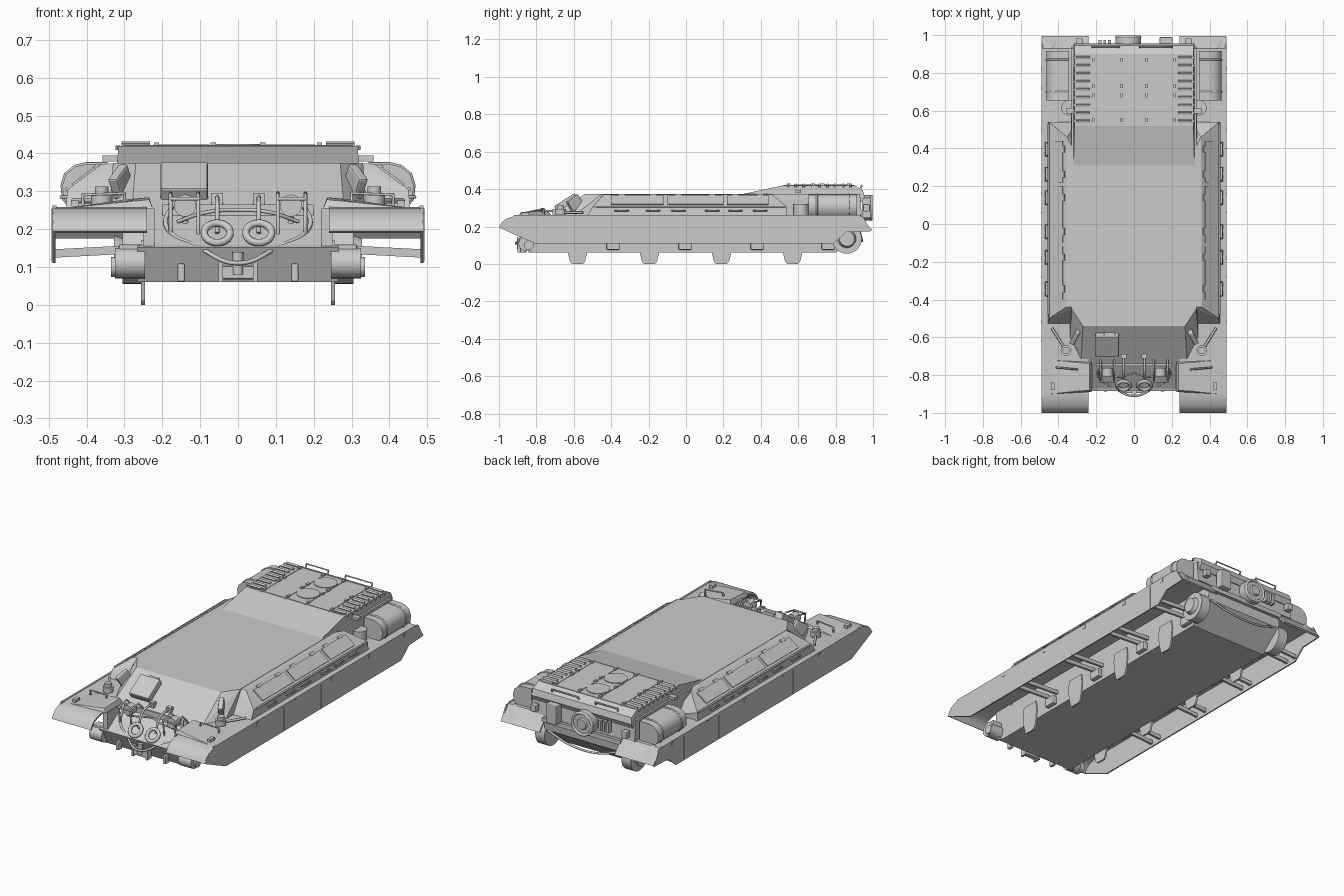
import bpy, bmesh, math
from mathutils import Vector, Matrix

if "Cube" in bpy.data.objects:
    bpy.data.objects.remove(bpy.data.objects["Cube"])

SIDES = ((1, "right"), (-1, "left"))

def finish(name, bm, smooth=False):
    bmesh.ops.recalc_face_normals(bm, faces=bm.faces)
    me = bpy.data.meshes.new(name)
    bm.to_mesh(me)
    bm.free()
    ob = bpy.data.objects.new(name, me)
    bpy.context.collection.objects.link(ob)
    if smooth:
        bpy.context.view_layer.objects.active = ob
        ob.select_set(True)
        bpy.ops.object.shade_smooth_by_angle(angle=math.radians(35))
        ob.select_set(False)
    return ob

def box(name, loc, size, rot=(0, 0, 0), bevel=0):
    bm = bmesh.new()
    bmesh.ops.create_cube(bm, size=1)
    bmesh.ops.scale(bm, vec=size, verts=bm.verts)
    ob = finish(name, bm)
    ob.location, ob.rotation_euler = loc, rot
    if bevel:
        m = ob.modifiers.new("bevel", "BEVEL")
        m.width, m.segments = bevel, 2
    return ob

def cyl(name, loc, r, depth, axis=(0, 0, 1), r2=None, seg=28):
    bm = bmesh.new()
    bmesh.ops.create_cone(bm, cap_ends=True, segments=seg, radius1=r,
                          radius2=r if r2 is None else r2, depth=depth)
    ob = finish(name, bm, True)
    ob.location = loc
    ob.rotation_euler = Vector((0, 0, 1)).rotation_difference(Vector(axis)).to_euler()
    return ob

def hull(name, pts, mirror=False):
    bm = bmesh.new()
    for p in pts:
        bm.verts.new(p)
        if mirror:
            bm.verts.new((-p[0], p[1], p[2]))
    bmesh.ops.convex_hull(bm, input=bm.verts)
    bmesh.ops.dissolve_limit(bm, angle_limit=0.01, verts=bm.verts, edges=bm.edges)
    return finish(name, bm)

def extrude(name, prof, x0, x1, smooth=False):
    """Closed (y, z) outline carried from x0 to x1."""
    bm = bmesh.new()
    f = bm.faces.new([bm.verts.new((x0, y, z)) for y, z in prof])
    g = bmesh.ops.extrude_face_region(bm, geom=[f])
    bmesh.ops.translate(bm, vec=(x1 - x0, 0, 0),
                        verts=[v for v in g["geom"] if isinstance(v, bmesh.types.BMVert)])
    return finish(name, bm, smooth)

def tube(name, pts, r, curved=True, cyclic=False):
    cu = bpy.data.curves.new(name, "CURVE")
    cu.dimensions, cu.bevel_depth, cu.bevel_resolution, cu.use_fill_caps = "3D", r, 2, True
    sp = cu.splines.new("BEZIER" if curved else "POLY")
    sp.use_cyclic_u = cyclic
    if curved:
        sp.bezier_points.add(len(pts) - 1)
        for b, p in zip(sp.bezier_points, pts):
            b.co, b.handle_left_type, b.handle_right_type = p, "AUTO", "AUTO"
    else:
        sp.points.add(len(pts) - 1)
        for b, p in zip(sp.points, pts):
            b.co = (*p, 1)
    ob = bpy.data.objects.new(name, cu)
    bpy.context.collection.objects.link(ob)
    return ob

def ring(name, c, r, t, axis, n=16):
    q = Vector((0, 0, 1)).rotation_difference(Vector(axis))
    pts = [Vector(c) + q @ Vector((r * math.cos(a), r * math.sin(a), 0))
           for a in (2 * math.pi * i / n for i in range(n))]
    return tube(name, pts, t, cyclic=True)

# Lower hull, superstructure and raised engine deck
extrude("lower_hull", [(-.72, .256), (-.88, .15), (-.83, .06), (.80, .06), (.93, .17),
                       (.94, .256)], -.25, .25)
hull("superstructure", [(.27, -.54, .375), (.33, -.45, .375), (.33, .93, .375), (.28, -.72, .256),
                        (.34, -.60, .256), (.33, .94, .256)], True)
hull("engine_deck", [(.32, .31, .375), (.315, .52, .42), (.315, .90, .42), (.315, .945, .395),
                     (.32, .955, .36), (.32, .94, .33), (.32, .5, .37)], True)
extrude("nose_plate", [(-.87, .157), (-.885, .152), (-.84, .06), (-.825, .06)], -.265, .265)

# Glacis fittings: driver hatch, splash rail, upper cable
box("driver_hatch", (-.142, -.635, .318), (.125, .13, .06), (math.radians(33), 0, 0), .006)
box("driver_periscope", (-.13, -.585, .362), (.06, .02, .02))
box("splash_rail", (0, -.745, .25), (.40, .012, .03))
tube("tow_cable", [(-.17, -.75, .27), (-.19, -.80, .21), (-.10, -.87, .15), (0, -.91, .11),
                   (.10, -.87, .15), (.19, -.80, .21), (.17, -.75, .27)], .006)
tube("tow_cable_upper", [(-.16, -.78, .22), (-.08, -.81, .245), (0, -.79, .25),
                         (.08, -.81, .245), (.16, -.78, .22)], .005)
box("tow_hitch", (0, -.88, .085), (.09, .03, .035), bevel=.005)
cyl("tow_pin", (0, -.89, .11), .014, .06)
for i, x in enumerate((-.045, .045)):
    box(f"hitch_lug_{i}", (x, -.88, .09), (.012, .04, .06))

# Rear plate: fan outlet, stowage box, links and cable
cyl("fan_housing", (-.03, .965, .30), .068, .05, (0, 1, 0))
ring("fan_rim", (-.03, .99, .30), .062, .008, (0, 1, 0))
cyl("fan_cap", (-.03, .992, .30), .035, .012, (0, 1, 0), .028)
box("rear_stowage_box", (.17, .965, .30), (.07, .05, .11), bevel=.006)
box("rear_beam", (0, .945, .235), (.5, .02, .025))
for i, x in enumerate((-.13, -.155, -.18)):
    box(f"spare_link_{i}", (x, .96, .31), (.014, .03, .06))
tube("rear_cable", [(-.23, .93, .17), (-.1, .94, .13), (.08, .94, .13), (.23, .93, .17)], .006)
for i, (x0, x1) in enumerate(((-.22, -.08), (.03, .2))):
    tube(f"rear_rail_{i}", [(x0, .935, .405), (x0, .94, .42), (x1, .94, .42), (x1, .935, .405)],
         .005, False)

# Engine deck hatches, hinges and seams
for i, y in enumerate((.64, .80)):
    cyl(f"deck_hatch_{i}", (0, y, .4215), .062, .006)
for i, x in enumerate((-.215, -.065, .065, .215)):
    box(f"deck_seam_{i}", (x, .71, .4205), (.004, .38, .004))
    for j, y in enumerate((.55, .68, .73, .87)):
        box(f"deck_hinge_{i}_{j}", (x, y, .423), (.014, .02, .012))
for j, y in enumerate((.53, .89)):
    box(f"deck_cross_seam_{j}", (0, y, .4205), (.60, .005, .004))

# Fender with curled front and sloped rear, and the hanging skirt
top = [(-1, .195), (-.985, .222), (-.96, .242), (-.92, .254), (-.88, .259), (.93, .259), (.995, .18)]
fender = top + [(.985, .175), (.925, .250), (-.88, .250), (-.915, .245), (-.953, .232),
                (-.977, .215), (-.99, .19)]
skirt = [(-1, .195), (-.97, .235), (-.92, .256), (.945, .256), (.99, .175), (.86, .17),
         (.79, .11), (-.81, .11)]
shield = [(-.05, .17), (-.058, .12), (-.052, .06), (-.04, .012), (-.028, 0), (.028, 0),
          (.04, .012), (.052, .06), (.058, .12), (.05, .17)]
tank = [(.345, .262), (.445, .262), (.46, .28), (.464, .315), (.455, .345), (.43, .365),
        (.40, .372), (.345, .372)]

for s, side in SIDES:
    n = lambda part: f"{side}_{part}"
    extrude(n("fender"), fender, s * .24, s * .487, True)
    hull(n("fender_crown"), [(s * x, y, z) for x, y, z in (
        (.225, -.89, .255), (.225, -.73, .255), (.235, -.88, .278), (.235, -.74, .284),
        (.30, -.88, .274), (.30, -.74, .278), (.45, -.9, .256), (.45, -.72, .256))])
    box(n("fender_cheek"), (s * .235, -.81, .20), (.03, .13, .11))
    extrude(n("side_skirt"), skirt, s * .482, s * .490)
    for i, y in enumerate((-.62, -.28, .06, .40, .72)):
        box(n(f"skirt_seam_{i}"), (s * .490, y, .182), (.004, .006, .135))
        box(n(f"skirt_clip_{i}"), (s * .488, y + .1, .245), (.008, .02, .02))
    box(n("fender_edge"), (s * .485, 0, .258), (.010, 1.84, .008))

    # Sponson with lids, rails and grab handles
    hull(n("sponson"), [(s * x, y, z) for x, y, z in (
        (.30, -.44, .375), (.36, -.44, .372), (.45, -.50, .305), (.455, -.53, .255),
        (.30, -.53, .255), (.30, .35, .375), (.355, .46, .372), (.45, .54, .305),
        (.455, .54, .255), (.30, .54, .255))])
    tilt = s * math.atan2(.067, .09)
    for i, (y, l) in enumerate(((-.26, .28), (.05, .30), (.33, .22))):
        box(n(f"sponson_lid_{i}"), (s * .407, y, .339), (.075, l, .008), (0, tilt, 0))
        for j in (-1, 1):
            yy = y + j * l * .3
            box(n(f"lid_hinge_{i}_{j}"), (s * .375, yy, .365), (.016, .035, .010), (0, tilt, 0))
            tube(n(f"grab_handle_{i}_{j}"), [(s * .45, yy - .035, .285), (s * .468, yy - .035, .285),
                 (s * .468, yy + .035, .285), (s * .45, yy + .035, .285)], .0045, False)
    tube(n("sponson_rail"), [(s * .452, -.48, .306), (s * .452, .53, .306)], .005, False)

    # Rear fuel tank, straps, air intake
    bm = bmesh.new()
    f = bm.faces.new([bm.verts.new((s * x, .655, z)) for x, z in tank])
    g = bmesh.ops.extrude_face_region(bm, geom=[f])
    bmesh.ops.translate(bm, vec=(0, .26, 0),
                        verts=[v for v in g["geom"] if isinstance(v, bmesh.types.BMVert)])
    finish(n("fuel_tank"), bm, True)
    for i, y in enumerate((.70, .87)):
        tube(n(f"tank_strap_{i}"), [(s * x, y, z) for x, z in tank], .005, False)
    cyl(n("air_intake"), (s * .345, .615, .29), .04, .06)
    box(n("deck_periscope"), (s * .335, .60, .387), (.045, .03, .016))
    hull(n("rear_gusset"), [(s * x, y, z) for x, y, z in (
        (.47, .985, .19), (.40, .985, .19), (.44, .93, .27), (.46, .93, .255), (.42, .93, .255))])
    box(n("rear_lamp"), (s * .29, .965, .30), (.035, .035, .04), bevel=.005)
    for i in range(9):
        box(n(f"louvre_{i}"), (s * .27, .545 + i * .042, .424), (.075, .012, .010),
            (math.radians(25), 0, 0))
        cyl(n(f"deck_bolt_{i}"), (s * .318, .545 + i * .042, .415), .006, .012, seg=8)

    # Front cheek vision block, lamps with guards, tow rings, fender fittings
    box(n("vision_block"), (s * .31, -.595, .325), (.028, .075, .065),
        (math.radians(33), 0, s * math.radians(28)), .006)
    cyl(n("headlamp"), (s * .14, -.785, .262), .029, .045, (0, -1, 0))
    cyl(n("headlamp_stem"), (s * .14, -.775, .225), .008, .06)
    for i, x in enumerate((.105, .178)):
        tube(n(f"lamp_guard_{i}"), [(s * x, -.82, .18), (s * x, -.835, .28), (s * x, -.76, .295),
                                    (s * x, -.72, .255)], .005, False)
    tube(n("lamp_guard_bar"), [(s * .105, -.835, .28), (s * .178, -.835, .28)], .005, False)
    tube(n("guide_bar"), [(s * .055, -.83, .19), (s * .055, -.79, .27), (s * .055, -.70, .285)], .006)
    box(n("guide_block"), (s * .055, -.70, .28), (.03, .025, .03))
    ring(n("tow_ring"), (s * .055, -.855, .19), .034, .010, (0, -.75, .65))
    box(n("tow_lug"), (s * .15, -.87, .085), (.02, .035, .05), bevel=.006)
    cyl(n("fender_lamp"), (s * .36, -.67, .278), .028, .03)
    cyl(n("fender_lamp_cap"), (s * .36, -.67, .302), .018, .02)
    tube(n("fender_arm"), [(s * .36, -.67, .275), (s * .435, -.55, .275)], .007, False)
    tube(n("fender_rail"), [(s * .30, -.77, .265), (s * .30, -.77, .295), (s * .41, -.76, .29),
                            (s * .41, -.76, .26)], .005, False)
    box(n("fender_marker"), (s * .43, -.86, .268), (.02, .04, .016))

    # Running gear mounts: idler, final drive, suspension shields, brackets
    cyl(n("idler_mount"), (s * .285, -.855, .11), .040, .08, (1, 0, 0))
    cyl(n("idler_hub"), (s * .32, -.84, .10), .026, .03, (1, 0, 0))
    box(n("idler_bracket"), (s * .285, -.845, .145), (.06, .05, .03), bevel=.005)
    cyl(n("final_drive"), (s * .275, .86, .135), .080, .06, (1, 0, 0))
    cyl(n("drive_hub"), (s * .315, .86, .135), .050, .025, (1, 0, 0), .04)
    for i, y in enumerate((-.58, -.195, .19, .57)):
        extrude(n(f"suspension_shield_{i}"), [(y + a, b) for a, b in shield], s * .246, s * .256)
        for j in (-.035, .035):
            box(n(f"skirt_bracket_{i}_{j > 0}"), (s * .365, y + .19 + j, .142), (.24, .014, .022),
                (0, s * math.radians(3), 0))
        box(n(f"bump_stop_{i}"), (s * .265, y + .19, .10), (.03, .07, .05), bevel=.006)
